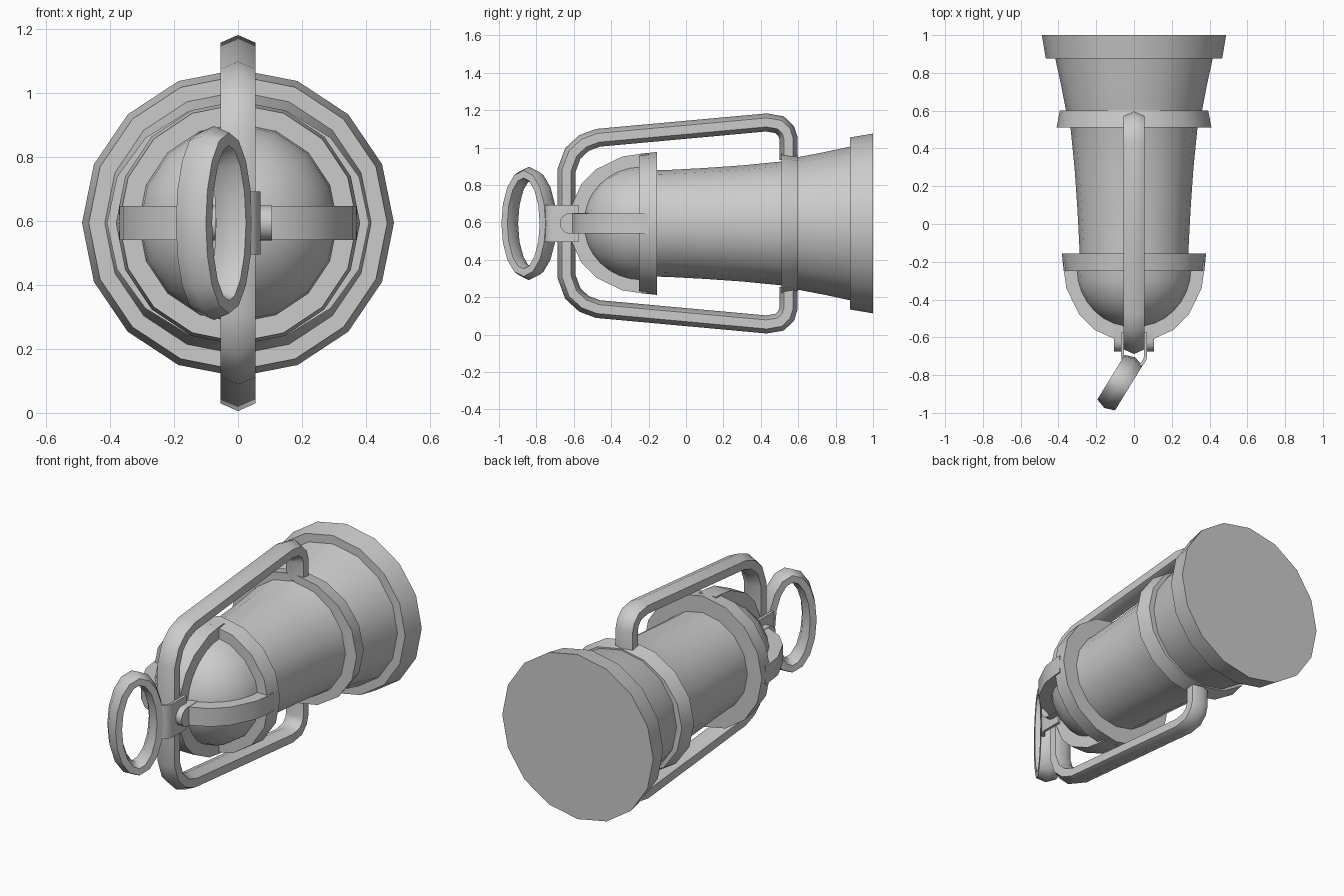
import bpy, bmesh
from math import sin, cos, pi, radians
from mathutils import Matrix, Vector

if "Cube" in bpy.data.objects:
    bpy.data.objects.remove(bpy.data.objects["Cube"])

CZ = 0.594   # height of the main axis, which runs along y
N = 16       # sides of the turned parts


def finish(name, bm, angle=35, matrix=None):
    bmesh.ops.remove_doubles(bm, verts=bm.verts, dist=1e-5)
    if matrix:
        bmesh.ops.transform(bm, matrix=matrix, verts=bm.verts)
    bmesh.ops.recalc_face_normals(bm, faces=bm.faces)
    me = bpy.data.meshes.new(name)
    bm.to_mesh(me)
    bm.free()
    me.shade_smooth()
    me.set_sharp_from_angle(angle=radians(angle))
    ob = bpy.data.objects.new(name, me)
    bpy.context.collection.objects.link(ob)
    return ob


def lathe(name, profile, sz=1.0, angle=35):
    """Turn (y, radius) points around the main axis and cap both ends."""
    bm = bmesh.new()
    rings = []
    for y, r in profile:
        rings.append([bm.verts.new((r * cos(2 * pi * i / N), y, CZ + sz * r * sin(2 * pi * i / N)))
                      for i in range(N)])
    for a, b in zip(rings, rings[1:]):
        for i in range(N):
            j = (i + 1) % N
            bm.faces.new((a[i], a[j], b[j], b[i]))
    bm.faces.new(rings[0])
    bm.faces.new(rings[-1])
    return finish(name, bm, angle)


def sweep(name, path, rn, rb, closed=False, matrix=None):
    """Six-sided tube along (y, z) points: rn = half depth in plane, rb = half width in x."""
    bm = bmesh.new()
    n = len(path)
    pts = [Vector(p) for p in path]
    rings = []
    for i, p in enumerate(pts):
        before = pts[i - 1] if closed or i > 0 else None
        after = pts[(i + 1) % n] if closed or i < n - 1 else None
        d1 = (p - before).normalized() if before is not None else (after - p).normalized()
        d2 = (after - p).normalized() if after is not None else d1
        t = (d1 + d2).normalized()
        nrm = Vector((-t.y, t.x)) / max(t.dot(d1), 0.5)
        ring = []
        for k in range(6):
            a = k * pi / 3
            q = p + nrm * rn * cos(a)
            ring.append(bm.verts.new((rb * sin(a) / sin(pi / 3), q.x, q.y)))
        rings.append(ring)
    pairs = list(zip(rings, rings[1:])) + ([(rings[-1], rings[0])] if closed else [])
    for a, b in pairs:
        for k in range(6):
            j = (k + 1) % 6
            bm.faces.new((a[k], a[j], b[j], b[k]))
    if not closed:
        bm.faces.new(rings[0])
        bm.faces.new(rings[-1])
    return finish(name, bm, 65, matrix)


def prism(name, strip, offset, vec, matrix=None):
    """Extrude a band between two equal point rows (lists of 3D points) along vec."""
    bm = bmesh.new()
    outer, inner = strip
    faces = []
    o = [bm.verts.new(Vector(p) + offset) for p in outer]
    q = [bm.verts.new(Vector(p) + offset) for p in inner]
    for i in range(len(o) - 1):
        faces.append(bm.faces.new((o[i], o[i + 1], q[i + 1], q[i])))
    ext = bmesh.ops.extrude_face_region(bm, geom=faces, use_keep_orig=True)
    bmesh.ops.translate(bm, vec=vec, verts=[g for g in ext["geom"] if isinstance(g, bmesh.types.BMVert)])
    return finish(name, bm, 35, matrix)


# Turned body, rims and dome
lathe("body", [(-0.2, 0.288), (-0.1, 0.29), (0.1, 0.301), (0.3, 0.315), (0.5, 0.335),
               (0.6, 0.36), (0.74, 0.387), (0.9, 0.422)], 0.985)
lathe("front_rim", [(-0.25, 0.372), (-0.155, 0.382)])
lathe("collar", [(0.51, 0.41), (0.6, 0.393)], 0.92)
lathe("base_rim", [(0.877, 0.467), (1.0, 0.488)], 0.985)
lathe("dome", [(-0.24 - 0.31 * sin(a * pi / 16), 0.312 * cos(a * pi / 16)) for a in range(8)] + [(-0.55, 0.001)])

# Crossed straps over the dome
half = [(0.373, -0.2), (0.371, -0.25), (0.358, -0.34), (0.29, -0.48), (0.21, -0.56), (0.1, -0.61)]
arc = half + [(-r, y) for r, y in reversed(half)]
outer = [(0, y, r) for r, y in arc]
inner = [(0, -0.2 + (y + 0.2) * 0.8, r * 0.8) for r, y in arc]
for name, turn in (("strap_vertical", 0), ("strap_horizontal", pi / 2)):
    prism(name, (outer, inner), Vector((-0.053, 0, 0)), Vector((0.106, 0, 0)),
          Matrix.Translation((0, 0, CZ)) @ Matrix.Rotation(turn, 4, 'Y'))

# Bail handle: upper half mirrored to the lower half
top = [(0.548, 0.34), (0.548, 0.455), (0.535, 0.495), (0.5, 0.528), (0.43, 0.54),
       (-0.47, 0.458), (-0.545, 0.43), (-0.605, 0.375), (-0.64, 0.28)]
path = top + [(y, -z) for y, z in reversed(top)]
sweep("handle", [(y, z + CZ) for y, z in path], 0.048, 0.055)

# Hanging ring, swung to one side
oval = [(0.12 * cos(2 * pi * i / 16), 0.263 * sin(2 * pi * i / 16)) for i in range(16)]
sweep("hanging_ring", oval, 0.037, 0.055, True,
      Matrix.Translation((-0.075, -0.84, CZ)) @ Matrix.Rotation(radians(-31.5), 4, 'Z'))


# Curled clip holding the ring on the handle
def curl(r):
    bend = [(r * cos(a * pi / 8), -0.695 - r * sin(a * pi / 8), 0) for a in range(9)]
    return [(r, -0.575, 0)] + bend + [(-r, -0.575, 0)]


prism("clip", (curl(0.07), curl(0.054)), Vector((0, 0, CZ - 0.098)), Vector((0, 0, 0.196)))

# Rounded hinge lugs either side of the clip
lug_top = [(0, -0.5, 0.055)] + [(0, -0.62 - 0.055 * sin(a * pi / 8), 0.055 * cos(a * pi / 8)) for a in range(5)]
lug_low = [(x, y, -z) for x, y, z in lug_top]
for side, x in (("left", -0.107), ("right", 0.067)):
    prism("hinge_lug_" + side, (lug_top, lug_low), Vector((x, 0, CZ)), Vector((0.04, 0, 0)))
